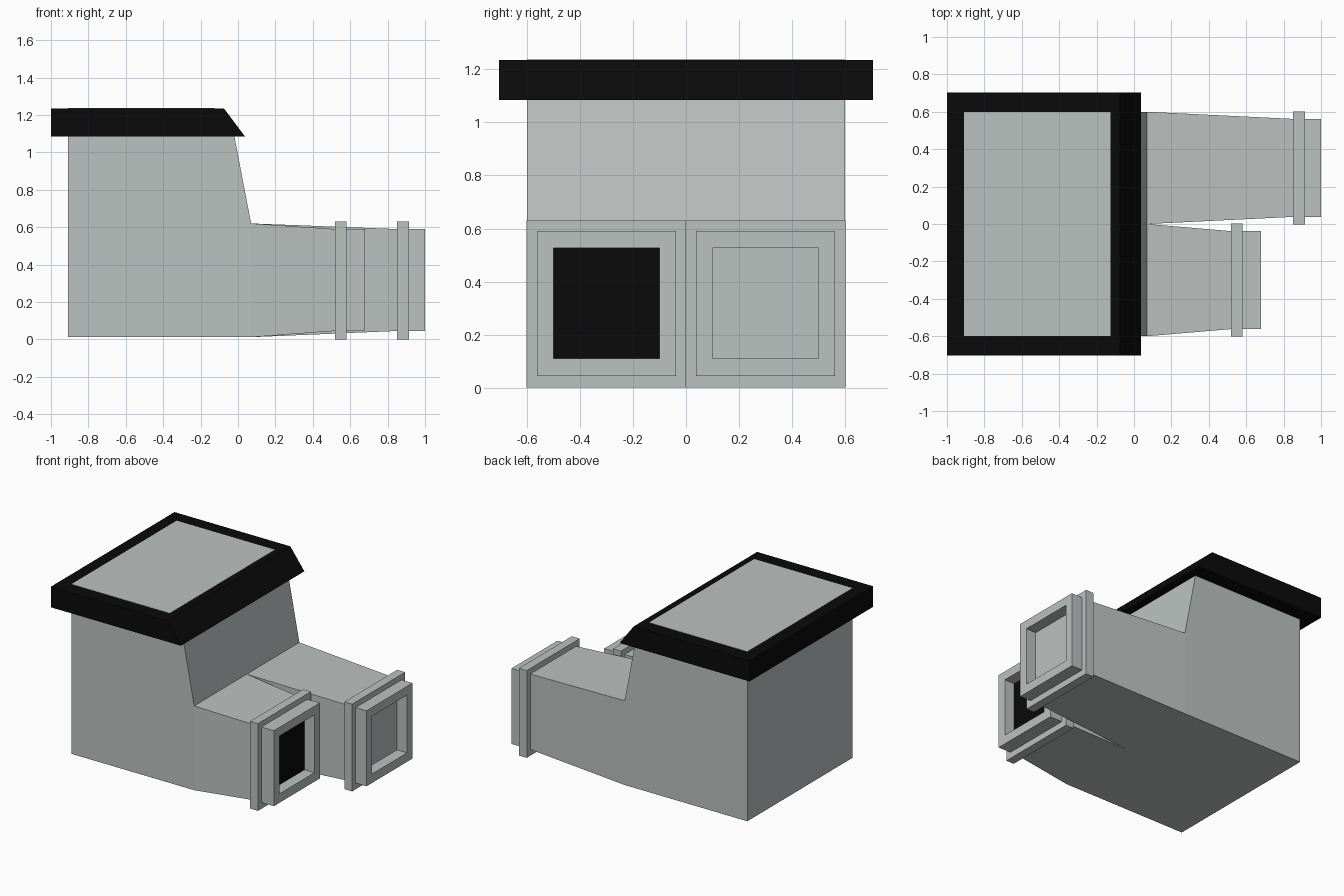
import bpy
import bmesh

default = bpy.data.objects.get("Cube")
if default:
    bpy.data.objects.remove(default, do_unlink=True)


def material(name, rgb):
    mat = bpy.data.materials.new(name)
    color = (*rgb, 1.0)
    mat.use_nodes = True
    mat.diffuse_color = color
    bsdf = next(n for n in mat.node_tree.nodes if n.type == 'BSDF_PRINCIPLED')
    bsdf.inputs["Base Color"].default_value = color
    bsdf.inputs["Roughness"].default_value = 0.7
    return mat


GREY = material("light grey", (0.50, 0.54, 0.53))
BLACK = material("black", (0.003, 0.003, 0.003))


def loft(name, rings, mat, end_mat=None):
    """Join equal-sized rings of points into a closed solid."""
    bm = bmesh.new()
    loops = [[bm.verts.new(p) for p in ring] for ring in rings]
    n = len(loops[0])
    for a, b in zip(loops, loops[1:]):
        for i in range(n):
            j = (i + 1) % n
            bm.faces.new((a[i], a[j], b[j], b[i]))
    bm.faces.new(loops[0])
    end = bm.faces.new(loops[-1])
    if end_mat:
        end.material_index = 1
    bmesh.ops.recalc_face_normals(bm, faces=bm.faces)
    mesh = bpy.data.meshes.new(name)
    bm.to_mesh(mesh)
    bm.free()
    mesh.materials.append(mat)
    if end_mat:
        mesh.materials.append(end_mat)
    obj = bpy.data.objects.new(name, mesh)
    bpy.context.scene.collection.objects.link(obj)
    return obj


def prism(name, profile, half_width, mat):
    """Extrude an x-z profile evenly to both sides of y = 0."""
    return loft(name, [[(x, y, z) for x, z in profile]
                       for y in (-half_width, half_width)], mat)


def section(x, cy, half_y, z0, z1):
    """Rectangle facing along x."""
    return [(x, cy - half_y, z0), (x, cy + half_y, z0),
            (x, cy + half_y, z1), (x, cy - half_y, z1)]


# Main housing with its leaning front wall
prism("housing", [(-0.91, 0.012), (0.07, 0.012), (0.07, 0.62),
                  (-0.02, 1.09), (-0.91, 1.09)], 0.6, GREY)

# Overhanging black rim, chamfered above the ducts, with the top panel
prism("top_rim", [(-1.0, 1.085), (0.037, 1.085),
                  (-0.075, 1.235), (-1.0, 1.235)], 0.704, BLACK)
prism("top_panel", [(-0.91, 1.23), (-0.125, 1.23),
                    (-0.125, 1.237), (-0.91, 1.237)], 0.6, GREY)


# Tapered duct, flange and hollow mouth
def duct(side, cy, flange_x, mouth_x, back_mat):
    loft(side + "_duct", [section(0.07, cy, 0.3, 0.012, 0.62),
                          section(flange_x, cy, 0.262, 0.045, 0.59)], GREY)
    loft(side + "_flange", [section(flange_x, cy, 0.302, 0.0, 0.63),
                            section(flange_x + 0.063, cy, 0.302, 0.0, 0.63)],
         GREY)
    loft(side + "_mouth", [section(flange_x + 0.063, cy, 0.262, 0.045, 0.59),
                           section(mouth_x, cy, 0.262, 0.045, 0.59),
                           section(mouth_x, cy, 0.2, 0.11, 0.527),
                           section(mouth_x - 0.08, cy, 0.2, 0.11, 0.527)],
         GREY, back_mat)


duct("front", -0.3, 0.518, 0.68, BLACK)
duct("back", 0.3, 0.85, 1.0, GREY)
